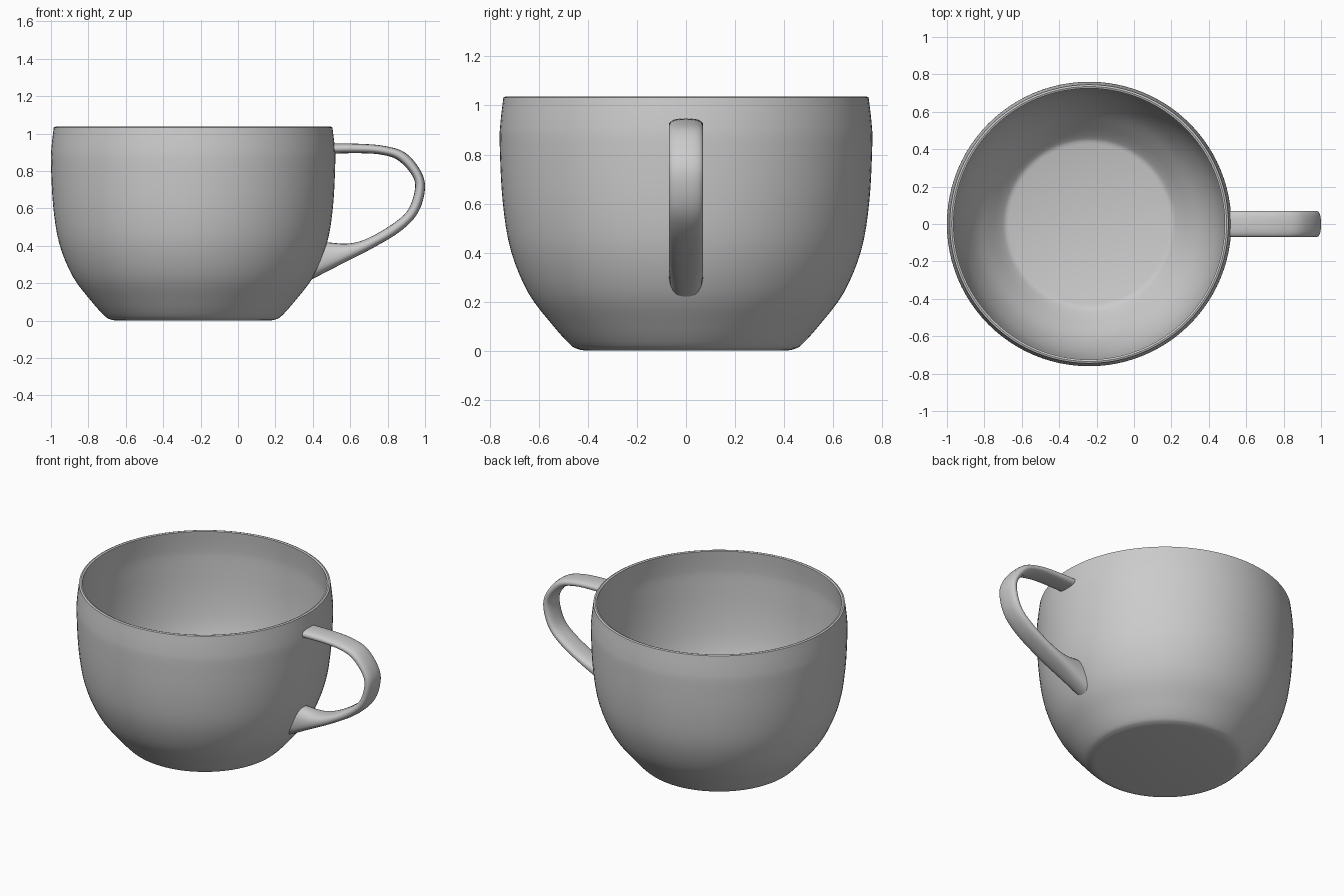
import bpy, bmesh, math
from mathutils import Vector

if "Cube" in bpy.data.objects:
    bpy.data.objects.remove(bpy.data.objects["Cube"])

CX = -0.24  # bowl axis


def smooth_path(pts, steps):
    """Catmull-Rom interpolation through tuples of any length."""
    pts = [Vector(p) for p in pts]
    ext = [2 * pts[0] - pts[1]] + pts + [2 * pts[-1] - pts[-2]]
    out = []
    for a, b, c, d in zip(ext, ext[1:], ext[2:], ext[3:]):
        for i in range(steps):
            t = i / steps
            out.append(0.5 * (2 * b + (c - a) * t + (2 * a - 5 * b + 4 * c - d) * t * t
                              + (3 * b - a - 3 * c + d) * t ** 3))
    return out + [pts[-1]]


def skin(name, rings, angle):
    """Bridge closed rings of points, cap both ends, shade smooth."""
    bm = bmesh.new()
    loops = [[bm.verts.new(p) for p in ring] for ring in rings]
    n = len(loops[0])
    for a, b in zip(loops, loops[1:]):
        for i in range(n):
            j = (i + 1) % n
            bm.faces.new((a[i], a[j], b[j], b[i]))
    bm.faces.new(loops[0][::-1])
    bm.faces.new(loops[-1])
    bmesh.ops.recalc_face_normals(bm, faces=bm.faces)
    mesh = bpy.data.meshes.new(name)
    bm.to_mesh(mesh)
    bm.free()
    obj = bpy.data.objects.new(name, mesh)
    bpy.context.collection.objects.link(obj)
    bpy.ops.object.select_all(action='DESELECT')
    obj.select_set(True)
    bpy.context.view_layer.objects.active = obj
    bpy.ops.object.shade_smooth_by_angle(angle=math.radians(angle))
    return obj


# Bowl: outer wall, rim, inner wall as one revolved profile (radius, z)
outer = [(0.41, 0.0), (0.44, 0.006), (0.473, 0.025), (0.545, 0.105), (0.643, 0.235),
         (0.715, 0.41), (0.748, 0.61), (0.76, 0.84), (0.757, 0.93), (0.745, 1.033)]
inner = [(0.725, 1.033), (0.735, 0.93), (0.737, 0.84), (0.724, 0.61), (0.69, 0.41),
         (0.62, 0.245), (0.525, 0.12), (0.46, 0.05), (0.43, 0.035)]
profile = smooth_path(outer, 4) + [Vector((0.735, 1.037))] + smooth_path(inner, 4)
SEG = 96
skin("bowl", [[(CX + r * math.cos(2 * math.pi * i / SEG), r * math.sin(2 * math.pi * i / SEG), z)
               for i in range(SEG)] for r, z in profile], 40)

# Handle: stations of (outer x, outer z, inner x, inner z), flaring at the lower joint
stations = [(0.505, 0.947, 0.505, 0.893), (0.66, 0.945, 0.65, 0.895), (0.786, 0.933, 0.76, 0.888),
            (0.893, 0.898, 0.85, 0.861), (0.973, 0.807, 0.925, 0.786), (1.0, 0.71, 0.947, 0.711),
            (0.963, 0.578, 0.91, 0.594), (0.866, 0.476, 0.83, 0.519), (0.706, 0.38, 0.696, 0.441),
            (0.545, 0.298, 0.59, 0.412), (0.388, 0.217, 0.472, 0.419)]
RING = 24
rings = []
for ox, oz, ix, iz in smooth_path(stations, 6):
    ring = []
    for i in range(RING):
        a = 2 * math.pi * i / RING
        c, s = (math.copysign(abs(f) ** 0.8, f) for f in (math.cos(a), math.sin(a)))
        t = 0.5 + 0.5 * s
        ring.append((ix + (ox - ix) * t, 0.07 * c, iz + (oz - iz) * t))
    rings.append(ring)
skin("handle", rings, 50)
